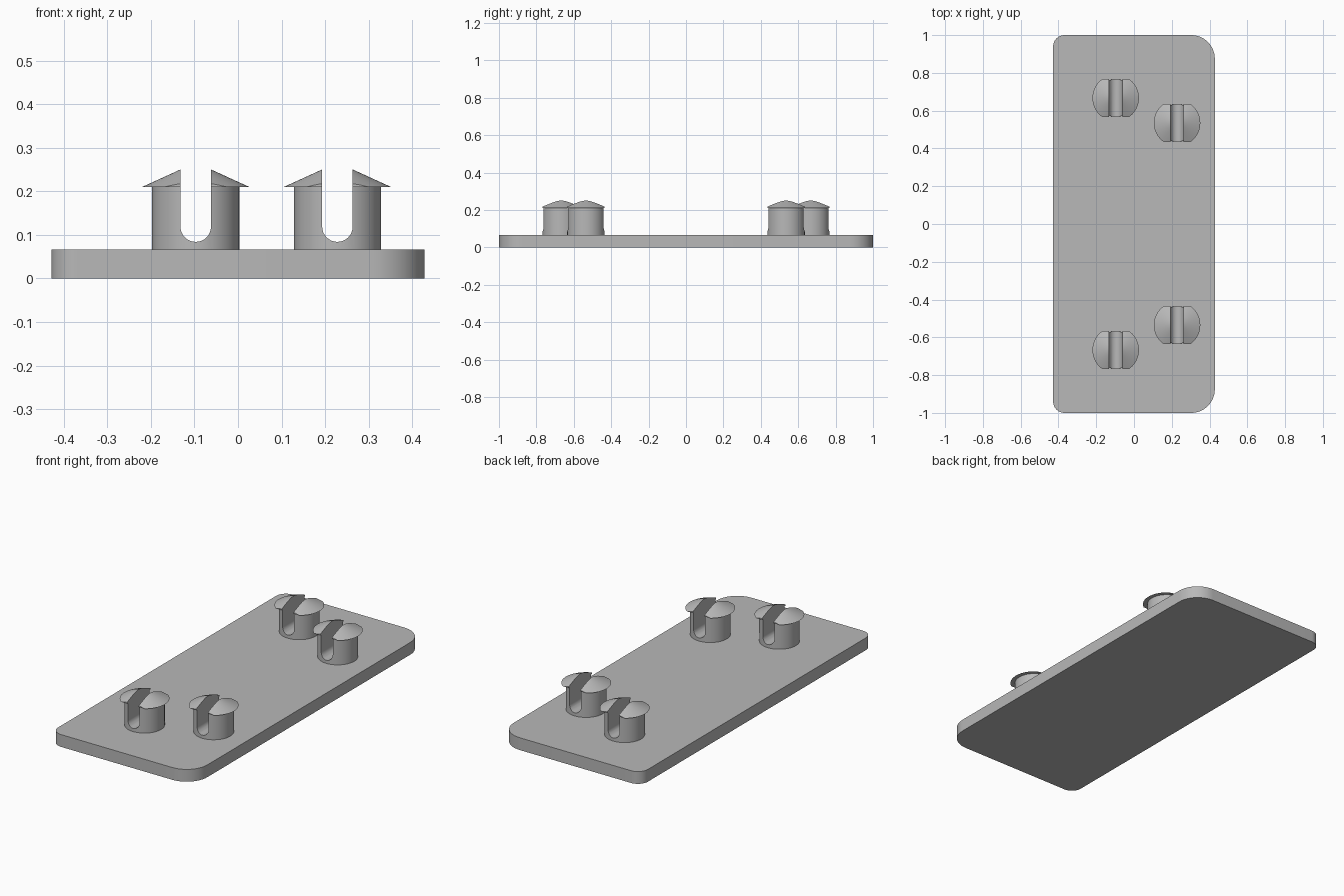
import bpy, bmesh
from math import sin, cos, pi, radians
from mathutils import Vector

if "Cube" in bpy.data.objects:
    bpy.data.objects.remove(bpy.data.objects["Cube"])

# Single plastic colour
grey = bpy.data.materials.new("grey plastic")
grey.use_nodes = True
colour = (0.48, 0.48, 0.48, 1)
grey.diffuse_color = colour
grey.node_tree.nodes["Principled BSDF"].inputs["Base Color"].default_value = colour

PLATE_TOP = 0.067
HALF_X, HALF_Y = 0.428, 1.0
STEM_R, HEAD_R = 0.1, 0.123
HEAD_BASE, HEAD_TIP = 0.21, 0.266
SLOT_R, SLOT_Z = 0.035, 0.119


def make_object(name, bm):
    bmesh.ops.recalc_face_normals(bm, faces=bm.faces)
    mesh = bpy.data.meshes.new(name)
    bm.to_mesh(mesh)
    bm.free()
    mesh.materials.append(grey)
    obj = bpy.data.objects.new(name, mesh)
    bpy.context.collection.objects.link(obj)
    return obj


def arc(cx, cy, r, start, end, steps):
    angles = [start + (end - start) * i / steps for i in range(steps + 1)]
    return [(cx + r * cos(a), cy + r * sin(a)) for a in angles]


def extrude(name, points, offset):
    bm = bmesh.new()
    face = bm.faces.new([bm.verts.new(p) for p in points])
    new = bmesh.ops.extrude_face_region(bm, geom=[face])["geom"]
    verts = [v for v in new if isinstance(v, bmesh.types.BMVert)]
    bmesh.ops.translate(bm, verts=verts, vec=offset)
    return make_object(name, bm)


def smooth(obj):
    bpy.ops.object.select_all(action="DESELECT")
    obj.select_set(True)
    bpy.context.view_layer.objects.active = obj
    bpy.ops.object.shade_smooth_by_angle(angle=radians(20))


# Base plate with larger corners on the left side
outline = []
for i, (sx, sy, r) in enumerate([(1, 1, 0.125), (-1, 1, 0.06), (-1, -1, 0.06), (1, -1, 0.125)]):
    outline += arc(sx * (HALF_X - r), sy * (HALF_Y - r), r, i * pi / 2, (i + 1) * pi / 2, 12)
plate = extrude("base_plate", [(x, y, 0) for x, y in outline], (0, 0, PLATE_TOP))
smooth(plate)

# Snap pin: turned stem and conical head
bm = bmesh.new()
profile = [(0, 0.06), (STEM_R, 0.06), (STEM_R, HEAD_BASE), (HEAD_R, HEAD_BASE), (0, HEAD_TIP)]
verts = [bm.verts.new((r, 0, z)) for r, z in profile]
edges = [bm.edges.new(pair) for pair in zip(verts, verts[1:])]
bmesh.ops.spin(bm, geom=verts + edges, cent=(0, 0, 0), axis=(0, 0, 1),
               angle=2 * pi, steps=64, use_duplicate=False)
bmesh.ops.remove_doubles(bm, verts=bm.verts, dist=1e-5)

# Flats at the front and back of the head
for side in (-1, 1):
    cut = bmesh.ops.bisect_plane(bm, geom=bm.verts[:] + bm.edges[:] + bm.faces[:],
                                 plane_co=(0, side * 0.1005, 0), plane_no=(0, side, 0),
                                 clear_outer=True)["geom_cut"]
    rim = [e for e in cut if isinstance(e, bmesh.types.BMEdge)]
    bmesh.ops.holes_fill(bm, edges=rim)
pin = make_object("snap_pin", bm)

# Round-bottomed slot through the pin
slot_shape = [(SLOT_R, 0.4), (-SLOT_R, 0.4)] + arc(0, SLOT_Z, SLOT_R, pi, 2 * pi, 16)
cutter = extrude("slot_cutter", [(x, -0.2, z) for x, z in slot_shape], (0, 0.4, 0))
cutter.hide_render = True
boolean = pin.modifiers.new("slot", "BOOLEAN")
boolean.operation = "DIFFERENCE"
boolean.solver = "EXACT"
boolean.object = cutter
bpy.context.view_layer.objects.active = pin
bpy.ops.object.modifier_apply(modifier=boolean.name)
bpy.data.objects.remove(cutter)
smooth(pin)

# Four pins, mirrored front to back
for label, x, y in [("right", -0.097, 0.667), ("left", 0.228, 0.535)]:
    for end, s in [("front", -1), ("back", 1)]:
        copy = bpy.data.objects.new(f"{end}_{label}_pin", pin.data)
        copy.location = Vector((x, s * y, 0))
        bpy.context.collection.objects.link(copy)
bpy.data.objects.remove(pin)
